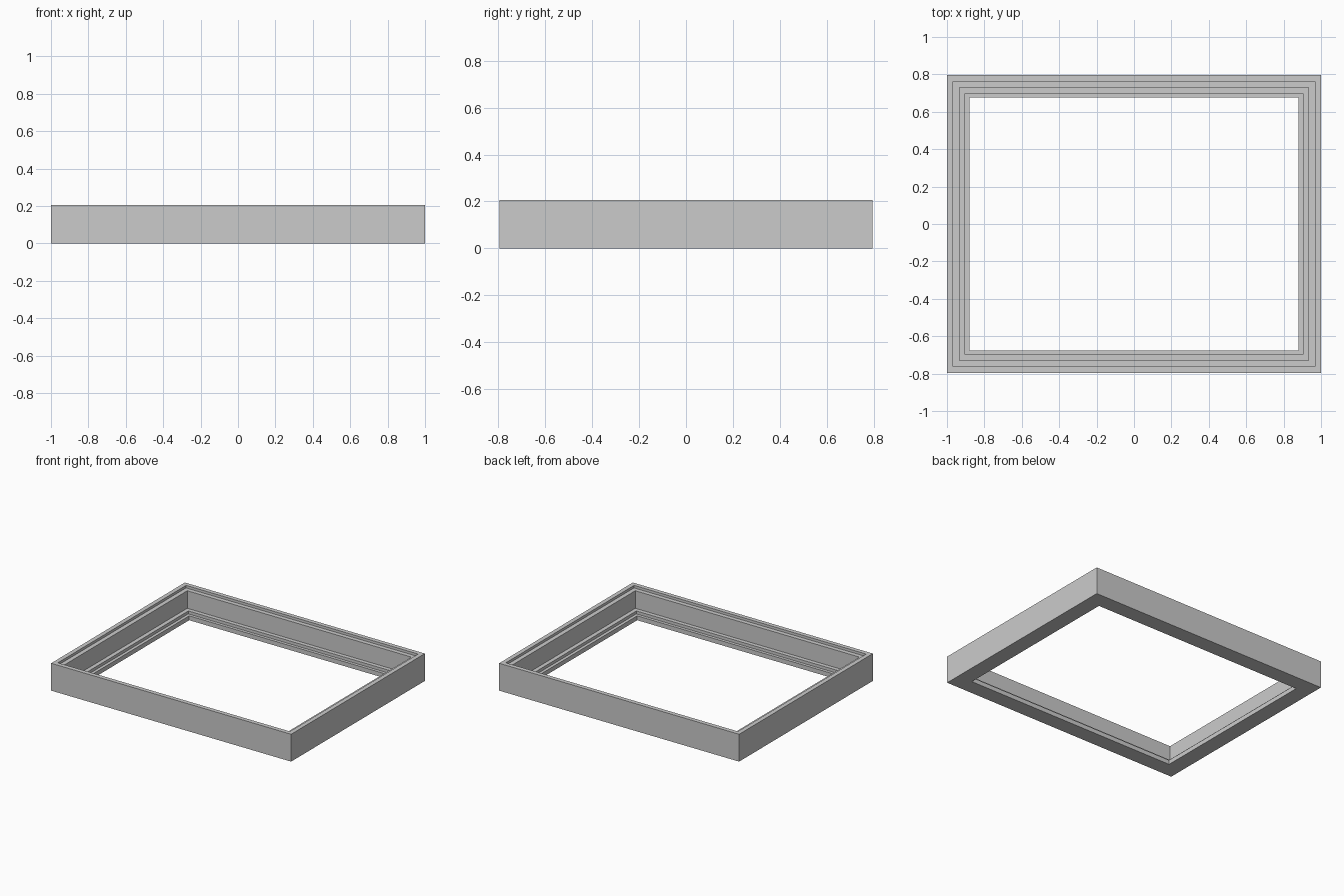
import bpy
import bmesh

cube = bpy.data.objects.get("Cube")
if cube:
    bpy.data.objects.remove(cube, do_unlink=True)

HALF_X, HALF_Y = 1.0, 0.796

# Moulding cross-section: (inset from the outer edge, height)
PROFILE = [
    (0, 0), (0, 0.206),              # outer wall
    (0.033, 0.206), (0.033, 0.187),  # top rim
    (0.066, 0.187), (0.066, 0.055),  # upper rebate and tall inner wall
    (0.097, 0.055), (0.097, 0.033),  # middle step
    (0.12, 0.033), (0.12, 0),        # inner lip
]


def make_material(name, colour):
    mat = bpy.data.materials.new(name)
    mat.use_nodes = True
    mat.diffuse_color = colour
    mat.node_tree.nodes["Principled BSDF"].inputs["Base Color"].default_value = colour
    return mat


# Sweep the profile round the rectangle with mitred corners
bm = bmesh.new()
corners = [(-1, -1), (1, -1), (1, 1), (-1, 1)]
rings = [[bm.verts.new((sx * (HALF_X - d), sy * (HALF_Y - d), z)) for d, z in PROFILE]
         for sx, sy in corners]
for i, ring in enumerate(rings):
    following = rings[(i + 1) % len(rings)]
    for j in range(len(PROFILE)):
        k = (j + 1) % len(PROFILE)
        bm.faces.new((ring[j], following[j], following[k], ring[k]))
bmesh.ops.recalc_face_normals(bm, faces=bm.faces)

mesh = bpy.data.meshes.new("stepped_frame")
bm.to_mesh(mesh)
bm.free()
mesh.materials.append(make_material("light_grey", (0.6, 0.6, 0.6, 1)))
frame = bpy.data.objects.new("stepped_frame", mesh)
bpy.context.collection.objects.link(frame)
